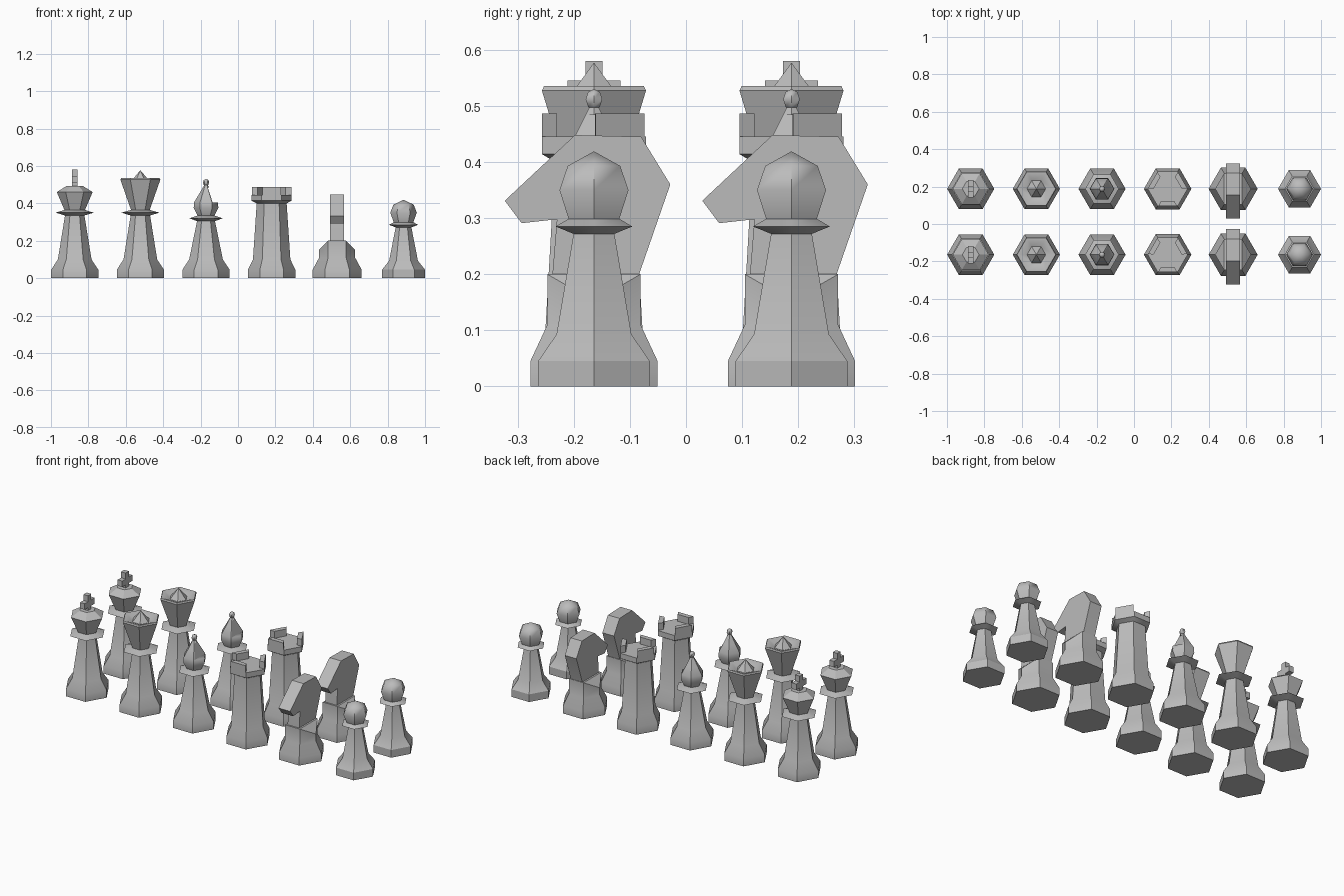
import bpy, bmesh, math
from mathutils import Vector

cube = bpy.data.objects.get("Cube")
if cube:
    bpy.data.objects.remove(cube, do_unlink=True)

ROWS = (-0.164, 0.188)
SIDES = 6

grey = bpy.data.materials.new("stone_grey")
grey.use_nodes = True
colour = (0.5, 0.5, 0.5, 1)
grey.diffuse_color = colour
grey.node_tree.nodes["Principled BSDF"].inputs["Base Color"].default_value = colour


def finish(name, bm, x, angle=30):
    """Turn a bmesh into a shaded object placed at x."""
    bmesh.ops.recalc_face_normals(bm, faces=bm.faces)
    mesh = bpy.data.meshes.new(name)
    bm.to_mesh(mesh)
    bm.free()
    mesh.materials.append(grey)
    obj = bpy.data.objects.new(name, mesh)
    bpy.context.collection.objects.link(obj)
    obj.location.x = x
    bpy.ops.object.select_all(action='DESELECT')
    obj.select_set(True)
    bpy.context.view_layer.objects.active = obj
    bpy.ops.object.shade_smooth_by_angle(angle=math.radians(angle))
    return obj


def place(obj):
    """Put one copy of the part in each row."""
    twin = obj.copy()
    bpy.context.collection.objects.link(twin)
    base = obj.name
    obj.name, twin.name = "front_" + base, "back_" + base
    obj.location.y, twin.location.y = ROWS


def lathe(profile):
    """Six-sided solid from (radius, height) points."""
    bm = bmesh.new()
    rings = []
    for r, z in profile:
        if r == 0:
            rings.append([bm.verts.new((0, 0, z))] * SIDES)
        else:
            rings.append([bm.verts.new((r * math.cos(a), r * math.sin(a), z))
                          for a in (i * math.tau / SIDES for i in range(SIDES))])
    for low, high in zip(rings, rings[1:]):
        for i in range(SIDES):
            j = (i + 1) % SIDES
            bm.faces.new(dict.fromkeys((low[i], low[j], high[j], high[i])))
    for ring in (rings[0], rings[-1]):
        if ring[0] != ring[1]:
            bm.faces.new(ring)
    return bm


def prism(bm, outline, axis, low, high):
    """Extrude a flat outline along x or z."""
    def point(p, d):
        return (d, *p) if axis == 'x' else (*p, d)
    a = [bm.verts.new(point(p, low)) for p in outline]
    b = [bm.verts.new(point(p, high)) for p in outline]
    bm.faces.new(a)
    bm.faces.new(b)
    for i in range(len(a)):
        j = (i + 1) % len(a)
        bm.faces.new((a[i], a[j], b[j], b[i]))


def foot(r, waist, neck, top, waist_z=0.1):
    """Shared base and tapering stem."""
    return [(r, 0), (r, 0.045), (waist, waist_z), (neck, top)]


def collar(r, z, inner):
    return [(r, z + 0.015), (inner, z + 0.03)]


# King: stem, crown and cross
KING, QUEEN, BISHOP, ROOK, KNIGHT, PAWN = -0.873, -0.522, -0.171, 0.18, 0.53, 0.885
place(finish("king_body", lathe(
    foot(0.126, 0.09, 0.052, 0.335) + collar(0.101, 0.335, 0.055)
    + [(0.096, 0.46), (0.045, 0.492)]), KING))
bm = bmesh.new()
w, arm = 0.015, 0.047
prism(bm, [(-w, 0.485), (w, 0.485), (w, 0.51), (arm, 0.51), (arm, 0.545), (w, 0.545),
           (w, 0.58), (-w, 0.58), (-w, 0.545), (-arm, 0.545), (-arm, 0.51), (-w, 0.51)],
      'x', -w, w)
place(finish("king_cross", bm, KING))

# Queen: flared crown with a hollow and a central spike
place(finish("queen_body", lathe(
    foot(0.126, 0.09, 0.052, 0.335) + collar(0.101, 0.335, 0.05)
    + [(0.107, 0.527), (0.103, 0.535), (0.092, 0.535), (0.05, 0.518), (0, 0.577)]), QUEEN))

# Bishop: body, notched mitre and ball
place(finish("bishop_body", lathe(
    foot(0.126, 0.09, 0.048, 0.305) + collar(0.09, 0.305, 0.045)), BISHOP))
mitre = finish("bishop_mitre", lathe(
    [(0.044, 0.333), (0.066, 0.375), (0.064, 0.405), (0.037, 0.45), (0.01, 0.497)]), BISHOP)
bm = bmesh.new()
prism(bm, [(-0.1, 0.405), (0.1, 0.405), (0.1, 0.484), (-0.1, 0.484)], 'x', 0.01, 0.1)
for v in bm.verts:
    if v.co.x < 0.05 and v.co.z < 0.45:
        v.co.x = 0.035
cutter = finish("mitre_cutter", bm, BISHOP)
cutter.hide_render = True
notch = mitre.modifiers.new("notch", 'BOOLEAN')
notch.operation, notch.solver, notch.object = 'DIFFERENCE', 'EXACT', cutter
bpy.context.view_layer.objects.active = mitre
bpy.ops.object.modifier_apply(modifier=notch.name)
bpy.data.objects.remove(cutter, do_unlink=True)
place(mitre)
place(finish("bishop_ball", lathe(
    [(0, 0.493), (0.012, 0.498), (0.017, 0.512), (0.012, 0.525), (0, 0.53)]), BISHOP, 50))

# Rook: tower with walls on three alternate sides
place(finish("rook_body", lathe(
    foot(0.127, 0.1, 0.08, 0.4) + [(0.107, 0.414), (0.107, 0.445)]), ROOK))
bm = bmesh.new()
outer = 0.107 * math.cos(math.pi / SIDES)
inner = outer - 0.027
for k in range(3):
    a = math.radians(30 + 120 * k)
    out, side = Vector((math.cos(a), math.sin(a))), Vector((-math.sin(a), math.cos(a)))
    prism(bm, [out * d + side * s for d, s in
               ((outer, -0.05), (outer, 0.05), (inner, 0.036), (inner, -0.036))],
          'z', 0.44, 0.486)
place(finish("rook_battlements", bm, ROOK))

# Knight: hexagonal body with sloped shoulders, and a flat horse head
bm = lathe([(0.131, 0), (0.131, 0.045), (0.096, 0.11), (0.096, 0.2)])
for sx in (1, -1):
    cut = bmesh.ops.bisect_plane(bm, geom=bm.verts[:] + bm.edges[:] + bm.faces[:],
                                 plane_co=(sx * 0.048, 0, 0.2), plane_no=(sx, 0, 1),
                                 clear_outer=True)
    rim = [e for e in cut['geom_cut'] if isinstance(e, bmesh.types.BMEdge)]
    bmesh.ops.holes_fill(bm, edges=rim, sides=0)
place(finish("knight_body", bm, KNIGHT))
bm = bmesh.new()
prism(bm, [(-0.075, 0.15), (-0.074, 0.2), (-0.066, 0.298), (-0.129, 0.291), (-0.159, 0.331),
           (-0.034, 0.448), (0.084, 0.445), (0.136, 0.36), (0.078, 0.193), (0.07, 0.15)],
      'x', -0.038, 0.038)
place(finish("knight_head", bm, KNIGHT))

# Pawn: body and faceted round head
place(finish("pawn_body", lathe(
    foot(0.115, 0.077, 0.042, 0.272, 0.093) + collar(0.079, 0.27, 0.05)), PAWN))
place(finish("pawn_head", lathe(
    [(0.052, 0.298), (0.071, 0.35), (0.054, 0.393), (0, 0.419)]), PAWN, 50))
